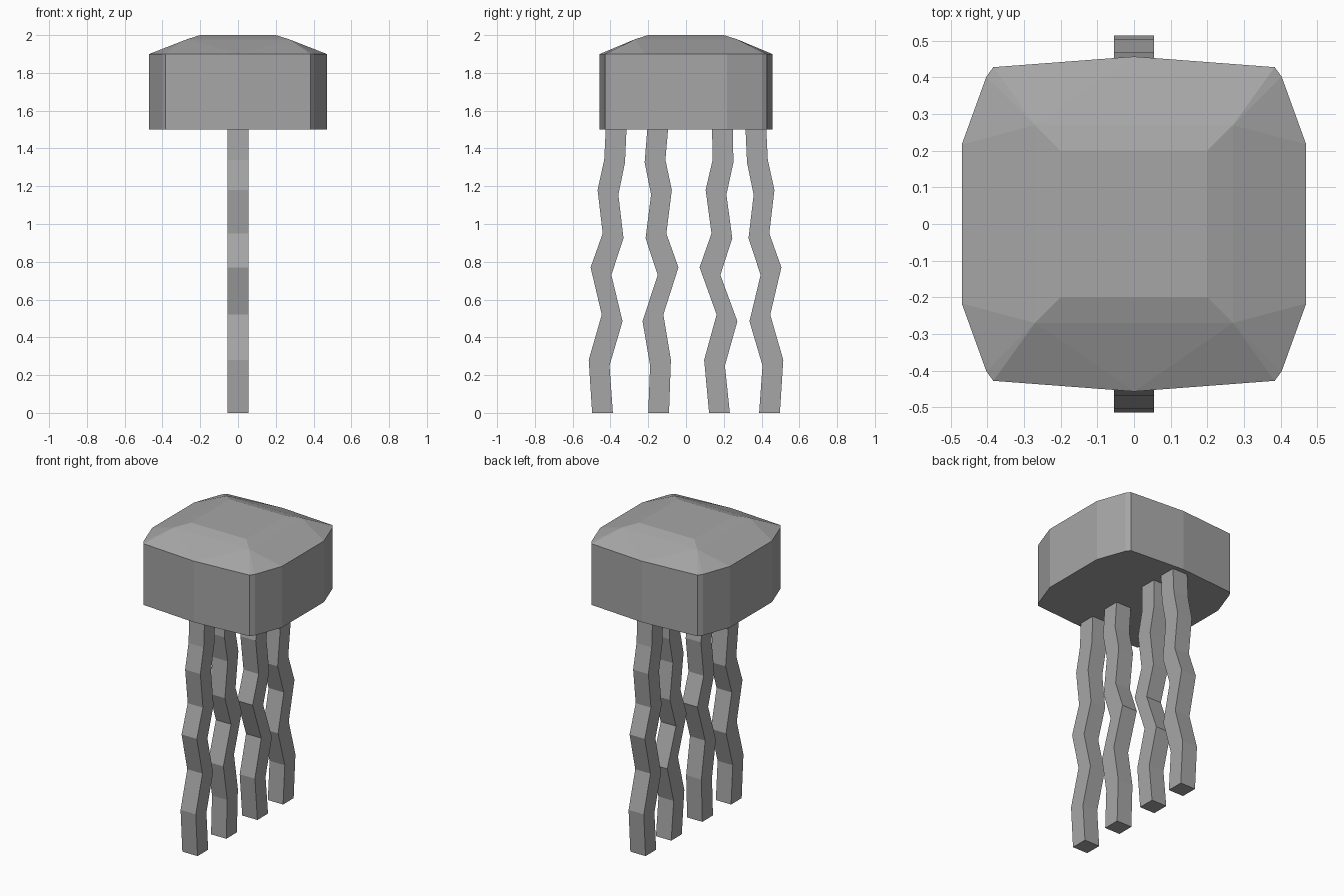
import bpy, bmesh

cube = bpy.data.objects.get("Cube")
if cube:
    bpy.data.objects.remove(cube, do_unlink=True)

# Single flat grey
grey = bpy.data.materials.new("mid_grey")
grey.use_nodes = True
colour = (0.38, 0.38, 0.38, 1)
grey.diffuse_color = colour
grey.node_tree.nodes["Principled BSDF"].inputs["Base Color"].default_value = colour


def finish(name, bm):
    bmesh.ops.recalc_face_normals(bm, faces=bm.faces[:])
    mesh = bpy.data.meshes.new(name)
    bm.to_mesh(mesh)
    bm.free()
    mesh.materials.append(grey)
    obj = bpy.data.objects.new(name, mesh)
    bpy.context.collection.objects.link(obj)
    return obj


# Head: faceted wall with a shallow hipped crown
quarter = [(0.47, 0.217), (0.434, 0.303), (0.403, 0.402), (0.384, 0.428), (0, 0.457)]
crown = [(0.27, 1.978), (0.2, 2.0)]
bm = bmesh.new()
points = set()
for sx in (1, -1):
    for sy in (1, -1):
        for x, y in quarter:
            points |= {(sx * x, sy * y, z) for z in (1.5, 1.9)}
        points |= {(sx * h, sy * h, z) for h, z in crown}
for p in sorted(points):
    bm.verts.new(p)
bmesh.ops.convex_hull(bm, input=bm.verts[:])
bmesh.ops.dissolve_limit(bm, angle_limit=0.01, verts=bm.verts[:], edges=bm.edges[:])
finish("head", bm)

# Tentacles: zigzag square strips, each bend tilted towards one side
HALF = 0.055
HIGH = [1.5, 1.34, 1.18, 0.95, 0.77, 0.52, 0.28, 0]
LOW = [1.5, 1.325, 1.155, 0.925, 0.73, 0.485, 0.25, 0]
outer = [0.37, 0.378, 0.413, 0.386, 0.45, 0.391, 0.46, 0.442]
inner_front = [-0.15, -0.164, -0.13, -0.159, -0.095, -0.175, -0.135, -0.145]
inner_back = [0.193, 0.196, 0.159, 0.19, 0.127, 0.217, 0.151, 0.177]


def tentacle(name, centres, high_side):
    bm = bmesh.new()
    rings = []
    for y, hi, lo in zip(centres, HIGH, LOW):
        a, b = y + high_side * HALF, y - high_side * HALF
        rings.append([bm.verts.new(p) for p in
                      ((-HALF, a, hi), (HALF, a, hi), (HALF, b, lo), (-HALF, b, lo))])
    for r, s in zip(rings, rings[1:]):
        for i in range(4):
            j = (i + 1) % 4
            bm.faces.new((r[i], r[j], s[j], s[i]))
    bm.faces.new(rings[0])
    bm.faces.new(rings[-1])
    finish(name, bm)


tentacle("front_tentacle", [-y for y in outer], -1)
tentacle("inner_front_tentacle", inner_front, 1)
tentacle("inner_back_tentacle", inner_back, -1)
tentacle("back_tentacle", outer, 1)
